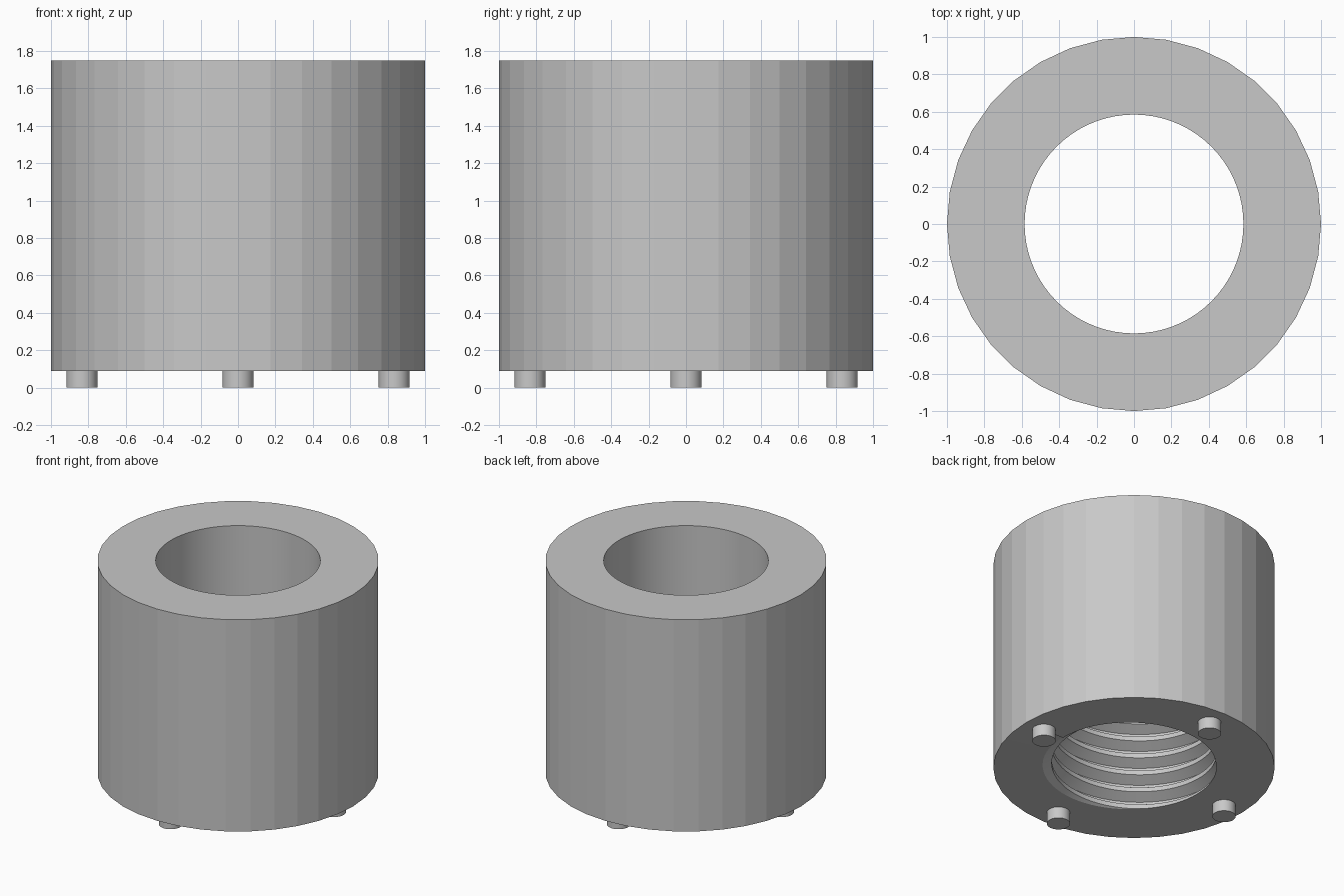
import bpy, bmesh
from math import sin, cos, pi

cube = bpy.data.objects.get("Cube")
if cube:
    bpy.data.objects.remove(cube)

BASE, TOP = 0.09, 1.75
OUTER, BORE, ROOT = 1.0, 0.585, 0.66
PITCH, TURNS, COLS = 0.139, 6, 72
THREAD_TOP = BASE + PITCH * TURNS

grey = bpy.data.materials.new("plain_grey")
grey.use_nodes = True
grey.diffuse_color = (0.58, 0.58, 0.58, 1)
grey.node_tree.nodes["Principled BSDF"].inputs["Base Color"].default_value = grey.diffuse_color


def finish(obj, name, angle):
    obj.name = name
    obj.data.materials.append(grey)
    bpy.ops.object.select_all(action='DESELECT')
    obj.select_set(True)
    bpy.context.view_layer.objects.active = obj
    bpy.ops.object.shade_smooth_by_angle(angle=angle)


def thread_radius(phase):
    # trapezoid groove: flat root, sloped flanks, flat crest
    phase %= 1.0
    d = min(phase, 1 - phase)
    t = min(max((d - 1 / 16) / (5 / 16), 0), 1)
    return ROOT + (BORE - ROOT) * t


def section(i):
    # radius and height from bottom rim, up the thread and bore, over and down the outside
    turn = i / COLS
    pts = []
    for k in range(-1, TURNS + 1):
        for f in (1 / 16, 6 / 16, 10 / 16, 15 / 16):
            z = BASE + PITCH * (k + f + turn)
            z = min(max(z, BASE), THREAD_TOP)
            pts.append((thread_radius((z - BASE) / PITCH - turn), z))
    rim = OUTER if i % 2 == 0 else OUTER * cos(2 * pi / COLS)
    return pts + [(BORE, THREAD_TOP), (BORE, TOP), (rim, TOP), (rim, BASE)]


# Threaded sleeve
bm = bmesh.new()
columns = []
for i in range(COLS + 1):
    a = 2 * pi * i / COLS
    columns.append([bm.verts.new((r * cos(a), r * sin(a), z)) for r, z in section(i)])
for left, right in zip(columns, columns[1:]):
    n = len(left)
    for j in range(n):
        k = (j + 1) % n
        bm.faces.new((left[j], left[k], right[k], right[j]))
bmesh.ops.remove_doubles(bm, verts=bm.verts, dist=0.0001)
bmesh.ops.dissolve_degenerate(bm, edges=bm.edges, dist=0.0001)
bmesh.ops.recalc_face_normals(bm, faces=bm.faces)
mesh = bpy.data.meshes.new("threaded_sleeve")
bm.to_mesh(mesh)
bm.free()
sleeve = bpy.data.objects.new("threaded_sleeve", mesh)
bpy.context.collection.objects.link(sleeve)
finish(sleeve, "threaded_sleeve", 7 * pi / 180)

# Four locating pegs under the sleeve
for name, x, y in (("left", 1, 0), ("back", 0, 1), ("right", -1, 0), ("front", 0, -1)):
    bpy.ops.mesh.primitive_cylinder_add(vertices=36, radius=0.083, depth=0.1,
                                        location=(x * 0.835, y * 0.835, 0.05))
    finish(bpy.context.object, name + "_peg", pi / 6)
